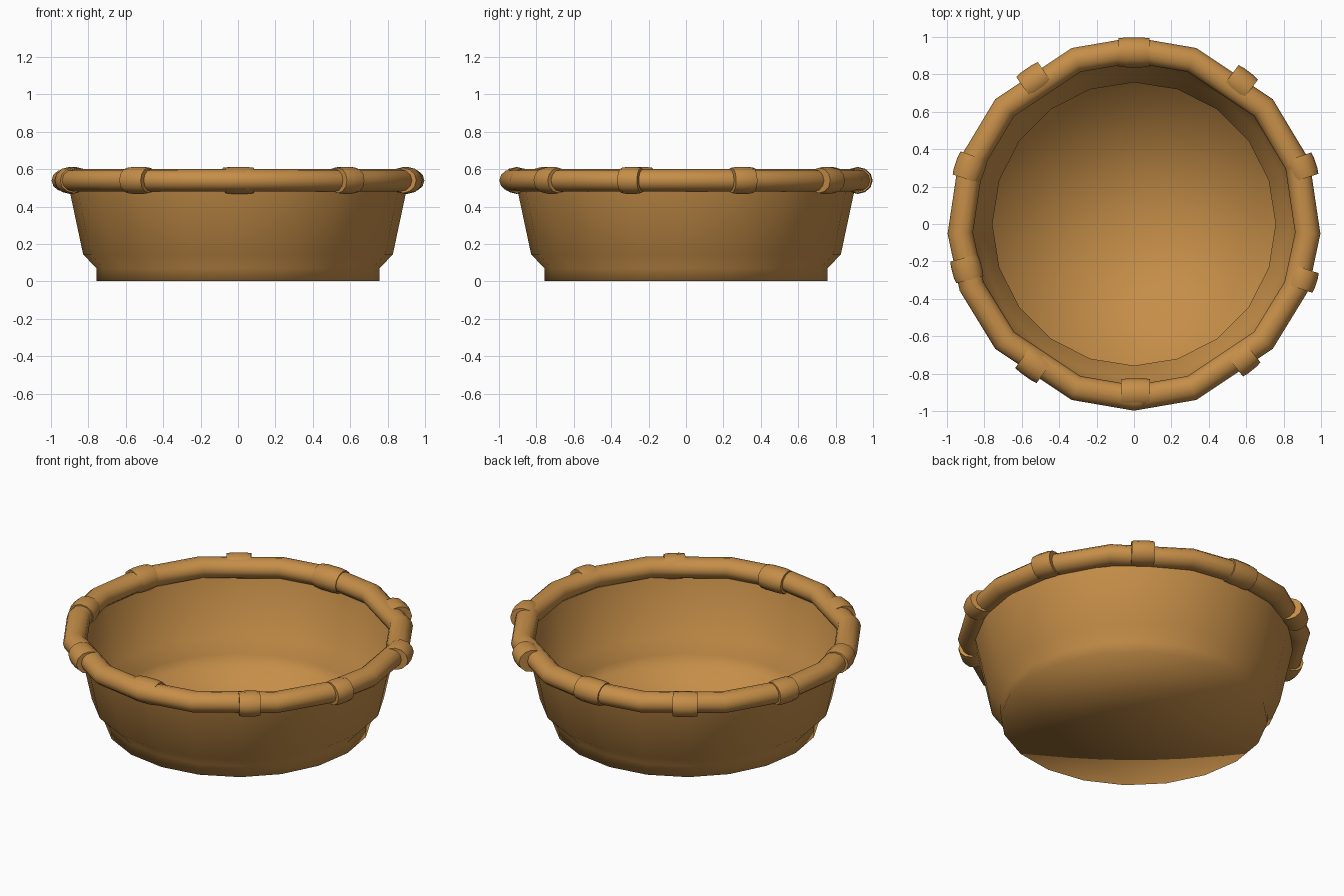
import bpy, bmesh
from math import sin, cos, radians, tau

if "Cube" in bpy.data.objects:
    bpy.data.objects.remove(bpy.data.objects["Cube"], do_unlink=True)

COLOR = (0.56, 0.27, 0.065, 1)
mat = bpy.data.materials.new("warm tan")
mat.use_nodes = True
mat.diffuse_color = COLOR
bsdf = next(n for n in mat.node_tree.nodes if n.type == 'BSDF_PRINCIPLED')
bsdf.inputs["Base Color"].default_value = COLOR
bsdf.inputs["Roughness"].default_value = 0.8


def finish(name, bm, sharp=None):
    me = bpy.data.meshes.new(name)
    bm.to_mesh(me)
    bm.free()
    me.materials.append(mat)
    ob = bpy.data.objects.new(name, me)
    bpy.context.collection.objects.link(ob)
    bpy.ops.object.select_all(action='DESELECT')
    ob.select_set(True)
    bpy.context.view_layer.objects.active = ob
    if sharp:
        bpy.ops.object.shade_smooth_by_angle(angle=radians(sharp))
    else:
        bpy.ops.object.shade_smooth()
    return ob


def bridge(bm, rings, closed=False):
    """Join consecutive vertex loops with quads."""
    pairs = list(zip(rings, rings[1:]))
    if closed:
        pairs.append((rings[-1], rings[0]))
    for a, b in pairs:
        n = len(a)
        for i in range(n):
            j = (i + 1) % n
            bm.faces.new((a[i], a[j], b[j], b[i]))


# Thin shell: floor, short upright foot, flared wall reaching into the rim
SEG = 20
PROFILE = [(0.757, 0.003), (0.757, 0.07), (0.828, 0.145), (0.91, 0.53)]
bm = bmesh.new()
loops = [[bm.verts.new((r * cos(tau * i / SEG), r * sin(tau * i / SEG), z))
          for i in range(SEG)] for r, z in PROFILE]
bridge(bm, loops)
hub = bm.verts.new((0, 0, 0.003))
for i in range(SEG):
    bm.faces.new((hub, loops[0][(i + 1) % SEG], loops[0][i]))
finish("basket_shell", bm)

# Faceted tubular rim, with unevenly spaced bends mirrored left to right
RIM_Z = 0.54
half = [70.5, 42, 20, -3, -21, -42, -70.5]
bends = [90] + half + [-90] + [-180 - a for a in reversed(half)]
bm = bmesh.new()
loops = []
for bend in bends:
    a = radians(bend)
    loop = []
    for k in range(12):
        t = tau * k / 12
        r = 0.93 + 0.068 * cos(t)
        loop.append(bm.verts.new((r * cos(a), r * sin(a), RIM_Z + 0.06 * sin(t))))
    loops.append(loop)
bridge(bm, loops, closed=True)
bmesh.ops.recalc_face_normals(bm, faces=bm.faces)
finish("rim_tube", bm)

# Bulging wraps around the rim: angle, distance from centre, half length
WRAPS = [(90, 0.918, 0.083), (53, 0.94, 0.065), (18.6, 0.945, 0.06), (-18, 0.945, 0.055),
         (-51, 0.925, 0.06), (-89.5, 0.905, 0.078), (-125.5, 0.92, 0.07),
         (-165, 0.925, 0.06), (161, 0.928, 0.065), (124.7, 0.93, 0.07)]
for n, (angle, dist, size) in enumerate(WRAPS):
    bm = bmesh.new()
    loops = []
    for y, r in ((-size, 0.075), (-size / 2, 0.08), (size / 2, 0.08), (size, 0.075)):
        loops.append([bm.verts.new((r * cos(tau * k / 12), y, 0.9 * r * sin(tau * k / 12)))
                      for k in range(12)])
    bridge(bm, loops)
    bm.faces.new(loops[0])
    bm.faces.new(loops[-1])
    bmesh.ops.recalc_face_normals(bm, faces=bm.faces)
    a = radians(angle)
    ob = finish("rim_wrap_%d" % (n + 1), bm, 50)
    ob.location = (dist * cos(a), dist * sin(a), RIM_Z)
    ob.rotation_euler.z = a
